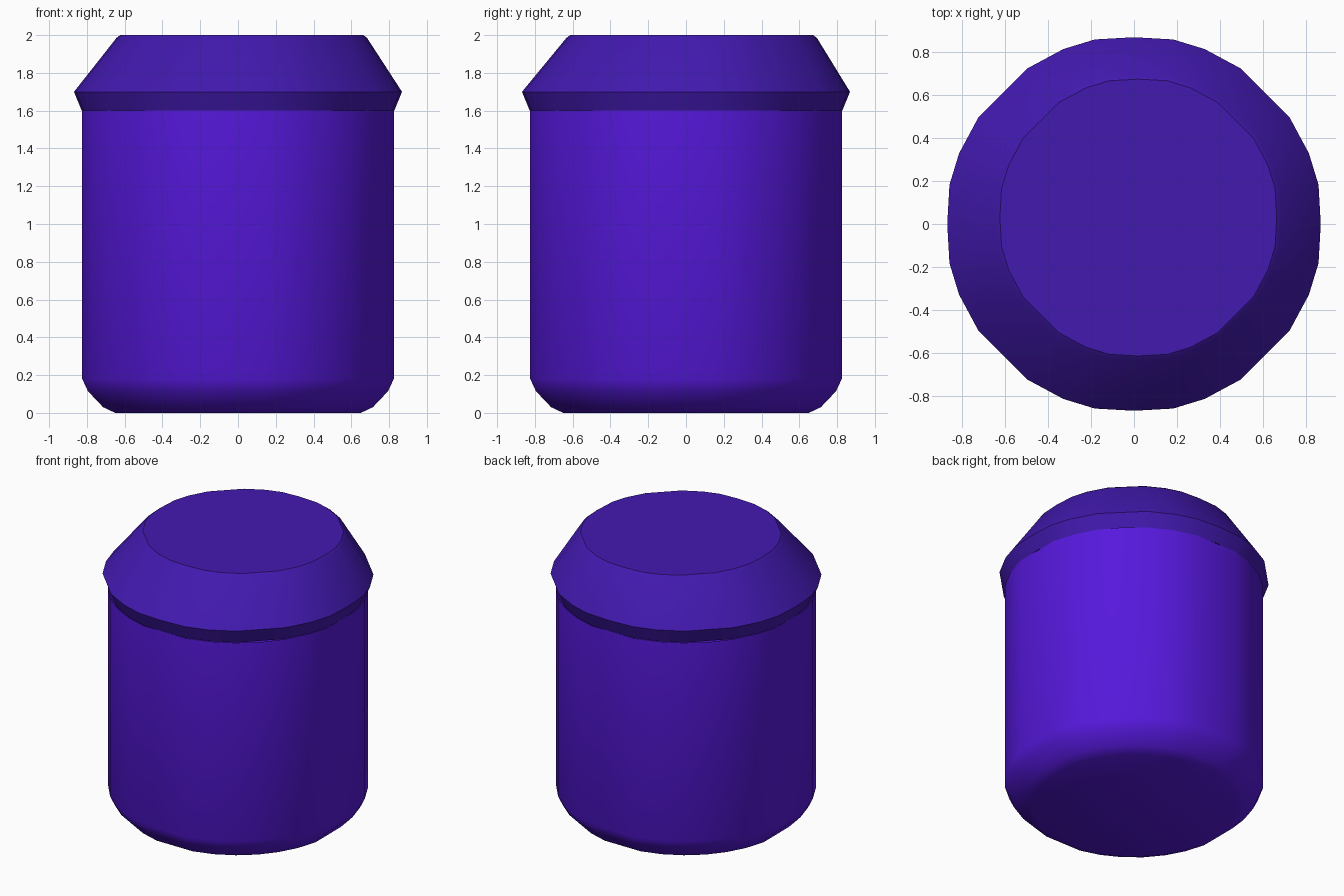
import bpy, bmesh, math

cube = bpy.data.objects.get("Cube")
if cube:
    bpy.data.objects.remove(cube, do_unlink=True)


def srgb(r, g, b):
    def lin(c):
        c /= 255
        return c / 12.92 if c <= 0.04045 else ((c + 0.055) / 1.055) ** 2.4
    return (lin(r), lin(g), lin(b), 1)


def material(name, color):
    m = bpy.data.materials.new(name)
    m.use_nodes = True
    m.diffuse_color = color
    m.node_tree.nodes["Principled BSDF"].inputs["Base Color"].default_value = color
    return m


def turned(name, rings, steps, flat, mat, cap_bottom=False, cap_top=False):
    """Faceted lathe. Rings are (radius, z, x offset, y offset), steps are the
    corner angles in each quarter turn, and flat trims the four axis sides."""
    angles = [math.radians(q * 90 + a) for q in range(4) for a in steps]
    n = len(angles)

    def side(r, t):
        return r * max(-flat, min(flat, t))

    bm = bmesh.new()
    loops = [[bm.verts.new((cx + side(r, math.cos(a)), cy + side(r, math.sin(a)), z))
              for a in angles] for r, z, cx, cy in rings]
    for low, high in zip(loops, loops[1:]):
        for i in range(n):
            j = (i + 1) % n
            bm.faces.new((low[i], low[j], high[j], high[i]))
    if cap_bottom:
        bm.faces.new(loops[0][::-1])
    if cap_top:
        bm.faces.new(loops[-1])
    mesh = bpy.data.meshes.new(name)
    bm.to_mesh(mesh)
    bm.free()
    mesh.materials.append(mat)
    ob = bpy.data.objects.new(name, mesh)
    bpy.context.collection.objects.link(ob)
    bpy.ops.object.select_all(action="DESELECT")
    ob.select_set(True)
    bpy.context.view_layer.objects.active = ob
    bpy.ops.object.shade_smooth_by_angle(angle=math.radians(36))


body_purple = material("body_purple", srgb(86, 24, 220))
lid_purple = material("lid_purple", srgb(66, 25, 175))

# Straight body with a rounded foot and flat front, back and sides
turned("body", [(0.663, 0, 0, 0), (0.728, 0.03, 0, 0), (0.81, 0.115, 0, 0),
                (0.841, 0.18, 0, 0), (0.841, 1.6, 0, 0)],
       (11.25, 22.5, 33.75, 45, 56.25, 67.5, 78.75), 0.981,
       body_purple, cap_bottom=True)

# Flared lid with a sloping shoulder and a slightly off-centre flat top
turned("lid", [(0.836, 1.6, 0, 0), (0.877, 1.70, 0, 0),
               (0.67, 1.985, 0.02, 0.03), (0.65, 2.0, 0.02, 0.03)],
       (0, 12, 22, 34.5, 55.5, 68, 78), 0.99,
       lid_purple, cap_top=True)
